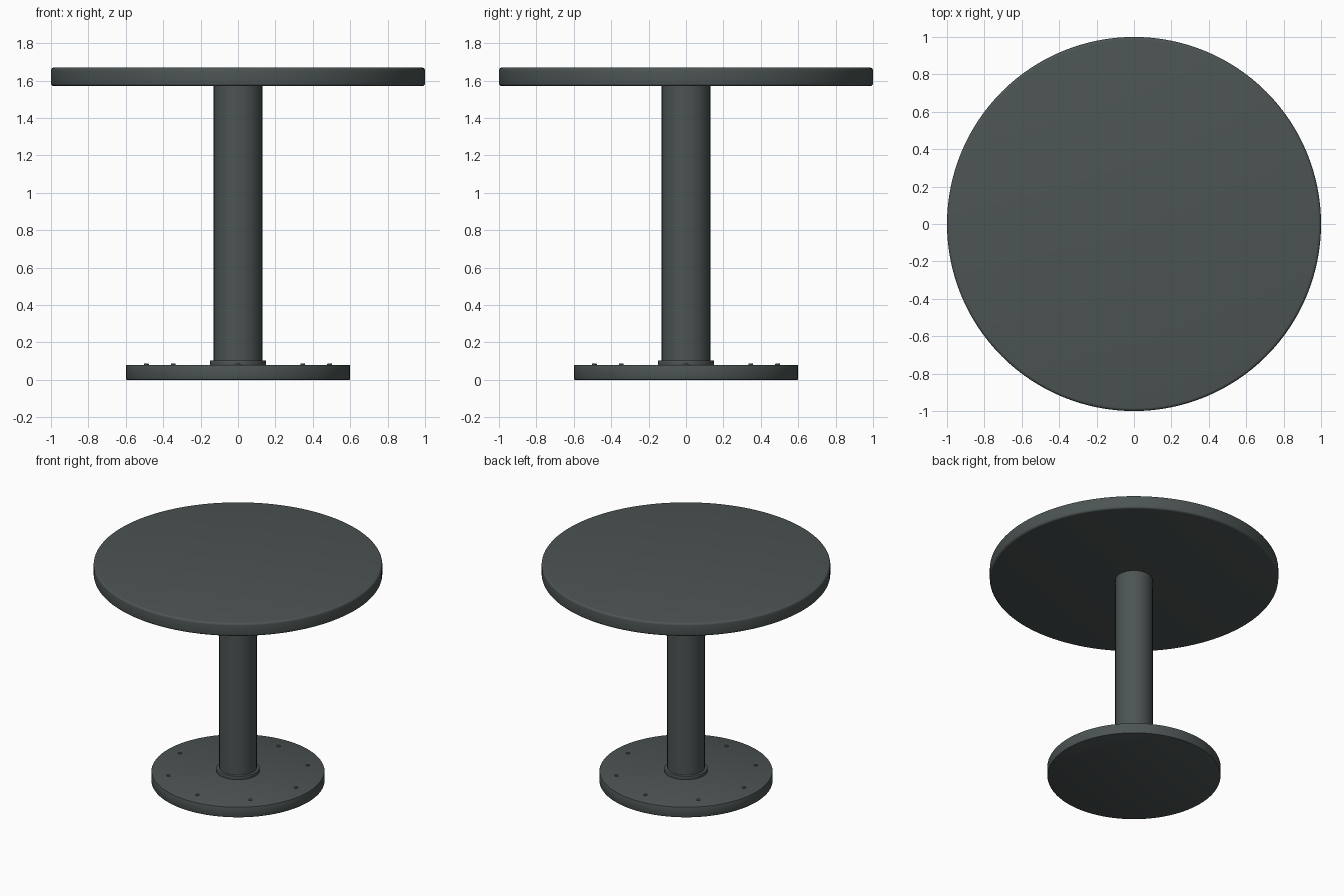
import bpy, math

if "Cube" in bpy.data.objects:
    bpy.data.objects.remove(bpy.data.objects["Cube"])

metal = bpy.data.materials.new("dark grey green")
metal.diffuse_color = (0.072, 0.089, 0.087, 1)
metal.use_nodes = True
metal.node_tree.nodes["Principled BSDF"].inputs["Base Color"].default_value = metal.diffuse_color


def disc(name, radius, z0, z1, x=0, y=0, sides=96, bevel=0.0, segments=3):
    """Upright cylinder from z0 to z1 with softened rims."""
    bpy.ops.mesh.primitive_cylinder_add(vertices=sides, radius=radius, depth=z1 - z0,
                                        location=(x, y, (z0 + z1) / 2))
    ob = bpy.context.object
    ob.name = name
    ob.data.materials.append(metal)
    if bevel:
        mod = ob.modifiers.new("rim", 'BEVEL')
        mod.width = bevel
        mod.segments = segments
        mod.limit_method = 'ANGLE'
        mod.angle_limit = math.radians(40)
        bpy.ops.object.modifier_apply(modifier=mod.name)
    bpy.ops.object.shade_smooth_by_angle(angle=math.radians(35))
    return ob


# Floor plate, collar, column and round top
disc("base_plate", 0.6, 0.0, 0.08, bevel=0.005, segments=2)
disc("column_collar", 0.15, 0.075, 0.105, sides=64, bevel=0.004, segments=2)
disc("column", 0.13, 0.08, 1.58, sides=64)
disc("table_top", 1.0, 1.57, 1.67, sides=128, bevel=0.016, segments=4)

# Ring of eight bolts in the floor plate
for i in range(8):
    a = i * math.pi / 4
    disc(f"base_bolt_{i + 1}", 0.013, 0.07, 0.087,
         0.49 * math.cos(a), 0.49 * math.sin(a), sides=16, bevel=0.003, segments=2)
